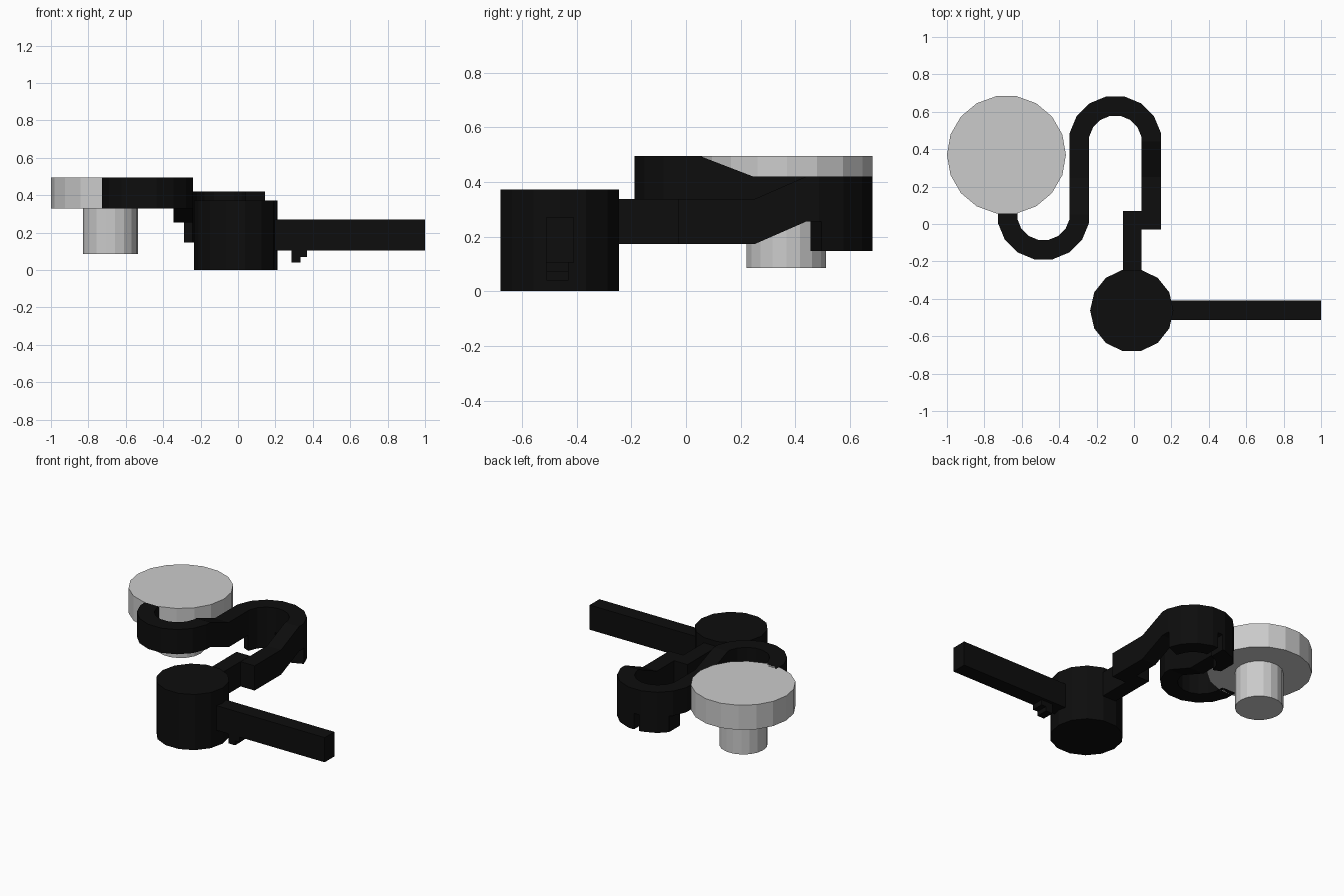
import bpy, bmesh
from math import cos, sin, radians
from mathutils import Vector

if "Cube" in bpy.data.objects:
    bpy.data.objects.remove(bpy.data.objects["Cube"])

black = bpy.data.materials.new("black")
black.diffuse_color = (0.004, 0.004, 0.004, 1)
black.use_nodes = True
black.node_tree.nodes["Principled BSDF"].inputs["Base Color"].default_value = black.diffuse_color


def finish(name, bm, mat=None):
    bmesh.ops.recalc_face_normals(bm, faces=bm.faces)
    me = bpy.data.meshes.new(name)
    bm.to_mesh(me)
    bm.free()
    ob = bpy.data.objects.new(name, me)
    bpy.context.collection.objects.link(ob)
    if mat:
        me.materials.append(mat)
    return ob


def cylinder(name, x, y, r, z0, z1, sides, mat=None):
    bm = bmesh.new()
    ring = [bm.verts.new((x + r * cos(radians(360 * i / sides)),
                          y + r * sin(radians(360 * i / sides)), z0)) for i in range(sides)]
    face = bm.faces.new(ring)
    ext = bmesh.ops.extrude_face_region(bm, geom=[face], use_keep_orig=True)
    for v in ext["geom"]:
        if isinstance(v, bmesh.types.BMVert):
            v.co.z = z1
    return finish(name, bm, mat)


def box(name, x0, x1, y0, y1, z0, z1):
    bm = bmesh.new()
    bmesh.ops.create_cube(bm, size=1)
    for v in bm.verts:
        v.co = (x1 if v.co.x > 0 else x0, y1 if v.co.y > 0 else y0, z1 if v.co.z > 0 else z0)
    return finish(name, bm, black)


def strip(path, half, height):
    """Mitred rectangular bar following path points (x, y, bottom z)."""
    bm = bmesh.new()
    pts = [Vector(p) for p in path]
    rings = []
    for i, p in enumerate(pts):
        a = (p - pts[i - 1]).xy.normalized() if i else None
        b = (pts[i + 1] - p).xy.normalized() if i < len(pts) - 1 else None
        a, b = a or b, b or a
        t = (a + b).normalized()
        n = Vector((-t.y, t.x, 0)) * half / t.dot(a)
        up = Vector((0, 0, height))
        rings.append([bm.verts.new(q) for q in (p - n, p + n, p + n + up, p - n + up)])
    for r, s in zip(rings, rings[1:]):
        for k in range(4):
            bm.faces.new((r[k], r[k - 1], s[k - 1], s[k]))
    bm.faces.new(rings[0])
    bm.faces.new(rings[-1])
    return bm


def bend(cx, cy, z, start, step):
    r = 0.192 / cos(radians(11.25))
    return [(cx + r * cos(radians(start + step * i)), cy + r * sin(radians(start + step * i)), z)
            for i in range(8)]


def cut(bm, co, no):
    geom = bm.verts[:] + bm.edges[:] + bm.faces[:]
    res = bmesh.ops.bisect_plane(bm, geom=geom, plane_co=co, plane_no=no, clear_outer=True)
    edges = [e for e in res["geom_cut"] if isinstance(e, bmesh.types.BMEdge)]
    bmesh.ops.holes_fill(bm, edges=edges)


# Knob and its stem
cylinder("knob_disc", -0.682, 0.37, 0.318, 0.33, 0.495, 18)
cylinder("knob_stem", -0.682, 0.367, 0.147, 0.085, 0.34, 18)

# Hub, side lever and small teeth under the lever
cylinder("hub", -0.012, -0.462, 0.2225, 0, 0.372, 14, black)
box("lever", 0.1, 1.0, -0.512, -0.41, 0.105, 0.27)
box("lever_tooth_long", 0.285, 0.335, -0.51, -0.43, 0.04, 0.11)
box("lever_tooth_short", 0.335, 0.37, -0.51, -0.43, 0.07, 0.11)

# Link from the hub to the winding arm
box("link", -0.06, 0.04, -0.3, 0.07, 0.172, 0.338)

# S-shaped arm rising in two ramps up to the knob
arch = bend(-0.1, 0.438, 0.255, 11.25, 22.5)
path = [(0.092, -0.03, 0.172), (0.092, 0.25, 0.172), (0.092, 0.44, 0.255)]
path += arch
path += [(-0.292, 0.245, 0.255), (-0.292, 0.05, 0.33)]
path += bend(-0.484, 0.055, 0.33, -11.25, -22.5)
path += [(-0.676, 0.09, 0.33)]
finish("winding_arm", strip(path, 0.052, 0.165), black)

# Two teeth hanging under the arch
low = [(x, y, 0.148) for x, y, z in arch]
bm = strip(low, 0.052, 0.115)
cut(bm, (-0.29, 0, 0), (-1, 0, 0))
cut(bm, (-0.13, 0, 0), (1, 0, 0))
finish("arch_tooth_left", bm, black)
bm = strip(low, 0.052, 0.115)
cut(bm, (-0.092, 0, 0), (-1, 0, 0))
finish("arch_tooth_right", bm, black)
